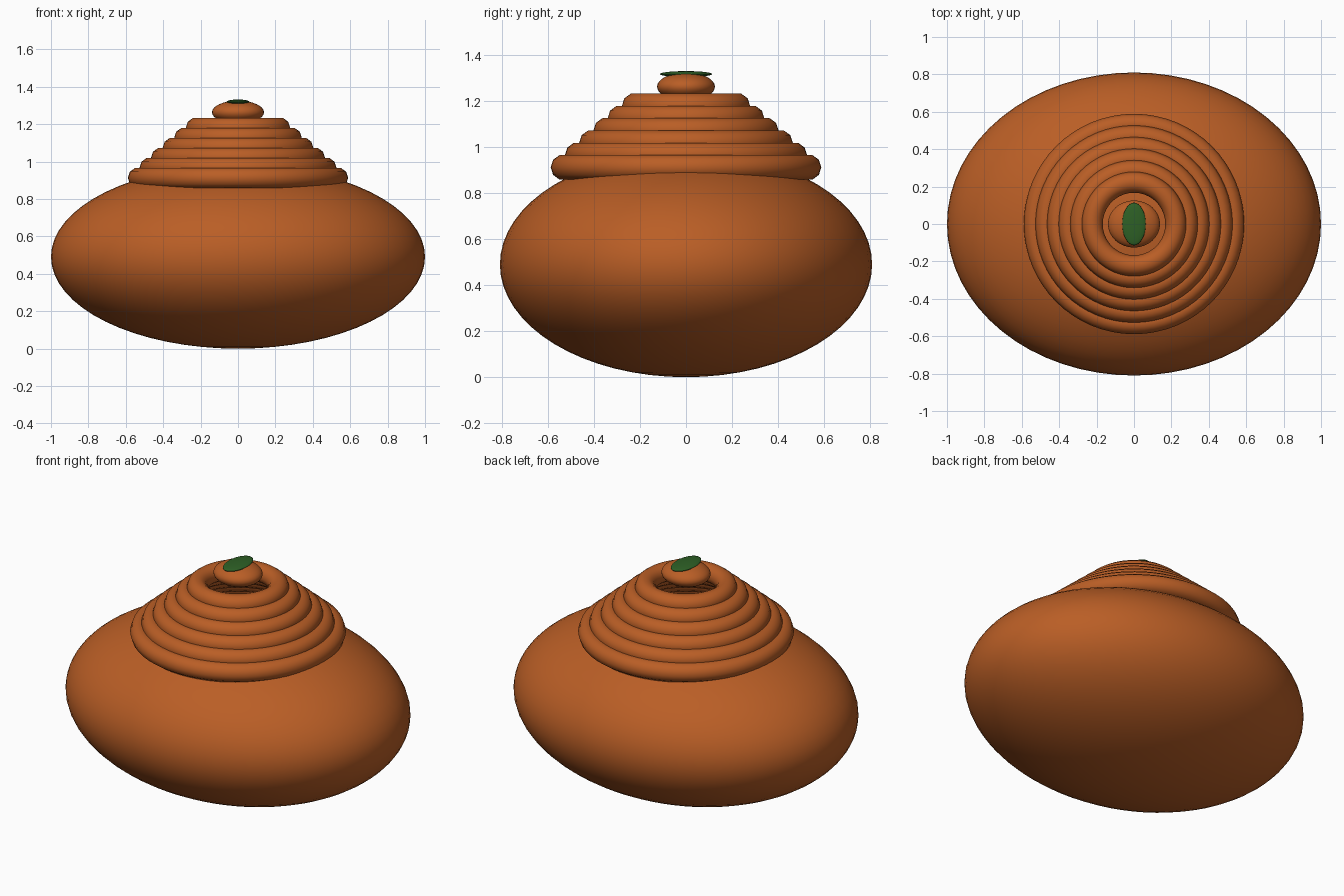
import bpy

if "Cube" in bpy.data.objects:
    bpy.data.objects.remove(bpy.data.objects["Cube"])


def material(name, rgb):
    m = bpy.data.materials.new(name)
    m.diffuse_color = (*rgb, 1.0)
    m.use_nodes = True
    m.node_tree.nodes["Principled BSDF"].inputs["Base Color"].default_value = m.diffuse_color
    return m


brown = material("warm brown", (0.49, 0.112, 0.019))
green = material("leaf green", (0.027, 0.118, 0.019))


def finish(name, mat):
    ob = bpy.context.object
    ob.name = name
    ob.data.materials.append(mat)
    bpy.ops.object.transform_apply(location=False, rotation=False, scale=True)
    bpy.ops.object.shade_smooth()


def ellipsoid(name, z, radii, mat, segments=64, rings=32):
    bpy.ops.mesh.primitive_uv_sphere_add(segments=segments, ring_count=rings,
                                         radius=1, location=(0, 0, z))
    bpy.context.object.scale = radii
    finish(name, mat)


# Wide squashed body
ellipsoid("body", 0.491, (1.0, 0.81, 0.491), brown)

# Stack of shrinking rings
for i in range(6):
    bpy.ops.mesh.primitive_torus_add(
        major_radius=0.533 - 0.062 * i, minor_radius=0.056,
        major_segments=64, minor_segments=10,
        location=(0, 0, 0.913 + 0.0535 * i))
    finish(f"ring_{i + 1}", brown)

# Knob in the top ring, with a flat leaf lying on it
ellipsoid("knob", 1.264, (0.139, 0.126, 0.062), brown, 32, 16)
ellipsoid("leaf", 1.319, (0.063, 0.114, 0.013), green, 32, 16)
